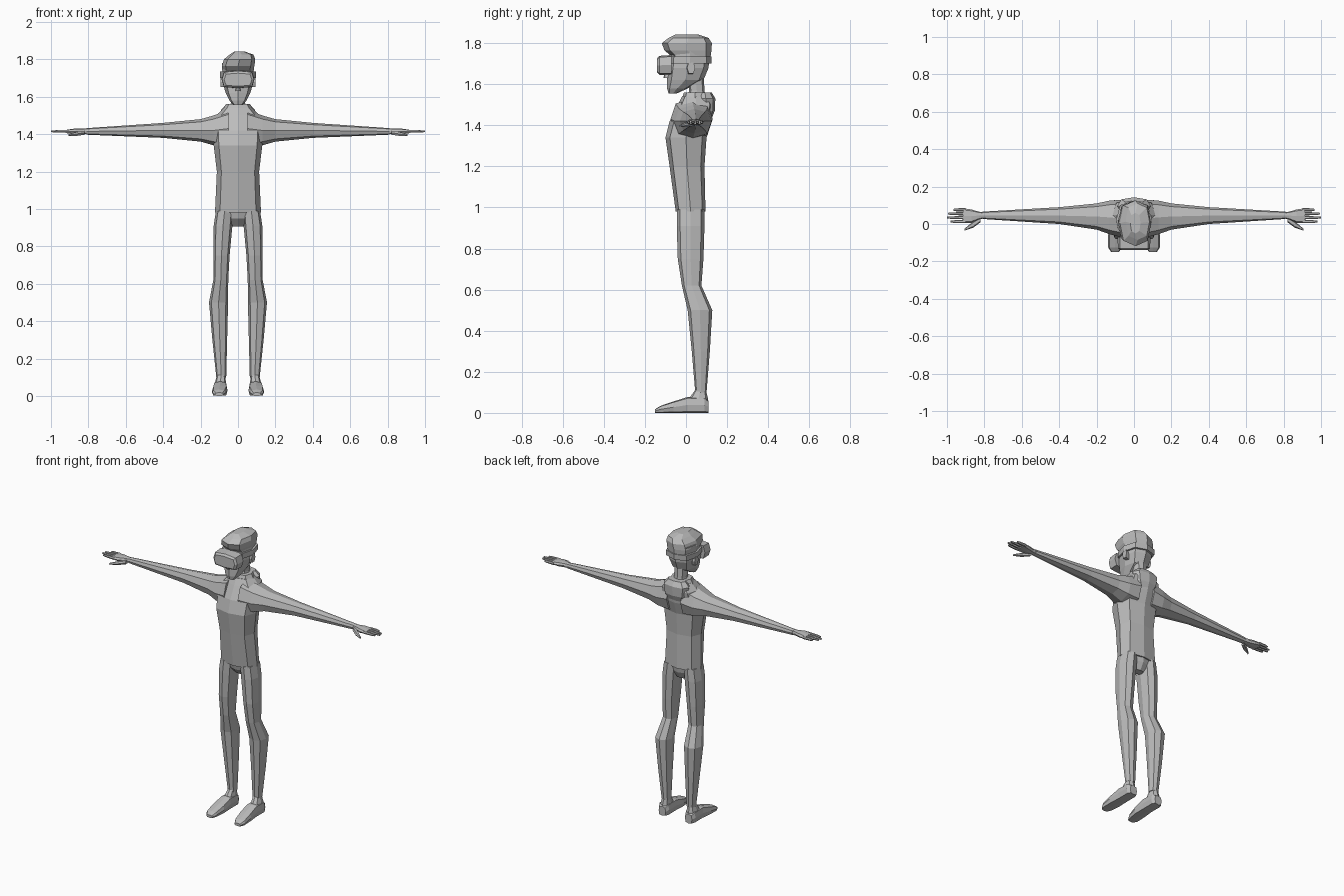
import bpy
import bmesh
import math

cube = bpy.data.objects.get("Cube")
if cube:
    bpy.data.objects.remove(cube, do_unlink=True)

grey = bpy.data.materials.new("plain grey")
grey.use_nodes = True
grey.diffuse_color = (.5, .5, .5, 1)
grey.node_tree.nodes["Principled BSDF"].inputs["Base Color"].default_value = grey.diffuse_color


# Each ring helper returns two centre-and-radius pairs and a rule placing the ring's points
def upright(z, inner, outer, front, back):
    return inner, outer, front, back, lambda a, b: (a, b, z)


def centred(z, half, front, back):
    return upright(z, -half, half, front, back)


def sideways(x, front, back, bottom, top):
    return front, back, bottom, top, lambda a, b: (x, a, b)


def forward(y, inner, outer, bottom, top):
    return inner, outer, bottom, top, lambda a, b: (a, y, b)


def spread(value, power):
    """Superellipse coordinate: a low power gives a boxier ring."""
    return math.copysign(abs(value) ** power, value) if abs(value) > .001 else 0


def ring_points(ring, sides, power):
    a_min, a_max, b_min, b_max, place = ring
    for step in range(sides):
        angle = math.tau * step / sides
        a_mix = (1 + spread(math.cos(angle), power)) / 2
        b_mix = (1 + spread(math.sin(angle), power)) / 2
        yield place(a_min + (a_max - a_min) * a_mix, b_min + (b_max - b_min) * b_mix)


def loft(name, *rings, sides=8, power=.8, mirror=False):
    """Skin a closed part through its rings, optionally on both sides of the body."""
    bm = bmesh.new()
    loops = [[bm.verts.new(point) for point in ring_points(ring, sides, power)] for ring in rings]
    for low, high in zip(loops, loops[1:]):
        for step in range(sides):
            bm.faces.new((low[step - 1], low[step], high[step], high[step - 1]))
    bm.faces.new(loops[0])
    bm.faces.new(loops[-1])
    bmesh.ops.recalc_face_normals(bm, faces=bm.faces)
    mesh = bpy.data.meshes.new(name)
    bm.to_mesh(mesh)
    bm.free()
    mesh.materials.append(grey)
    part = bpy.data.objects.new(name, mesh)
    bpy.context.collection.objects.link(part)
    if mirror:
        part.modifiers.new("Mirror", "MIRROR")


# Sweater body, collar and the folded hood on the back
loft("sweater_body",
     centred(z=.98, half=.123, front=-.05, back=.095),
     centred(z=1.2, half=.113, front=-.08, back=.09),
     centred(z=1.34, half=.13, front=-.1, back=.1),
     centred(z=1.42, half=.135, front=-.08, back=.125),
     centred(z=1.5, half=.115, front=-.04, back=.135),
     centred(z=1.54, half=.075, front=-.02, back=.12), power=.7)
loft("collar",
     centred(z=1.5, half=.1, front=-.03, back=.12),
     centred(z=1.56, half=.065, front=-.01, back=.1))
loft("folded_hood",
     centred(z=1.42, half=.04, front=.07, back=.12),
     centred(z=1.47, half=.08, front=.06, back=.14),
     centred(z=1.53, half=.09, front=.05, back=.143),
     centred(z=1.56, half=.06, front=.06, back=.125))

# Sleeves
loft("sleeve",
     sideways(x=.05, front=-.075, back=.13, bottom=1.33, top=1.53),
     sideways(x=.13, front=-.055, back=.125, bottom=1.34, top=1.5),
     sideways(x=.2, front=-.03, back=.11, bottom=1.36, top=1.48),
     sideways(x=.4, front=0, back=.09, bottom=1.38, top=1.46),
     sideways(x=.81, front=.027, back=.066, bottom=1.397, top=1.432), mirror=True)

# Hands with four fingers and a thumb
loft("palm",
     sideways(x=.79, front=.033, back=.06, bottom=1.4, top=1.43),
     sideways(x=.83, front=.024, back=.066, bottom=1.4, top=1.43),
     sideways(x=.87, front=.006, back=.078, bottom=1.4, top=1.43),
     sideways(x=.915, front=.004, back=.084, bottom=1.404, top=1.424), power=.7, mirror=True)


def finger_ring(x, y, thickness):
    return sideways(x, y - thickness, y + thickness, bottom=1.415 - thickness, top=1.415 + thickness)


finger_tips = {"index": .98, "middle": 1, "ring": .995, "little": .965}
for order, (finger, tip) in enumerate(finger_tips.items()):
    across = .013 + .021 * order
    loft(finger + "_finger",
         finger_ring(x=.9, y=across, thickness=.009),
         finger_ring(x=.95, y=across, thickness=.008),
         finger_ring(x=tip, y=across, thickness=.005), sides=6, mirror=True)
loft("thumb",
     sideways(x=.82, front=.01, back=.04, bottom=1.395, top=1.42),
     sideways(x=.86, front=-.02, back=.014, bottom=1.39, top=1.413),
     sideways(x=.905, front=-.035, back=-.024, bottom=1.39, top=1.4), sides=6, mirror=True)

# Trousers
loft("trouser_seat",
     centred(z=.905, half=.035, front=.01, back=.06),
     centred(z=.95, half=.066, front=-.035, back=.085),
     centred(z=1, half=.11, front=-.045, back=.09))
loft("trouser_leg",
     upright(z=.1, inner=.063, outer=.116, front=.045, back=.1),
     upright(z=.3, inner=.058, outer=.137, front=.028, back=.116),
     upright(z=.5, inner=.053, outer=.155, front=.008, back=.128),
     upright(z=.62, inner=.052, outer=.132, front=-.02, back=.075),
     upright(z=.75, inner=.045, outer=.132, front=-.04, back=.085),
     upright(z=.91, inner=.03, outer=.13, front=-.045, back=.09),
     upright(z=.99, inner=.025, outer=.118, front=-.045, back=.09), mirror=True)

# Shoes
loft("shoe_ankle",
     upright(z=.03, inner=.06, outer=.13, front=-.01, back=.108),
     upright(z=.07, inner=.064, outer=.124, front=.015, back=.107),
     upright(z=.12, inner=.07, outer=.11, front=.05, back=.095), mirror=True)
loft("shoe",
     forward(y=-.15, inner=.08, outer=.122, bottom=0, top=.018),
     forward(y=-.125, inner=.066, outer=.138, bottom=0, top=.034),
     forward(y=-.06, inner=.056, outer=.138, bottom=0, top=.056),
     forward(y=.01, inner=.058, outer=.132, bottom=0, top=.078),
     forward(y=.09, inner=.058, outer=.132, bottom=0, top=.075),
     forward(y=.11, inner=.07, outer=.12, bottom=0, top=.06), power=.5, mirror=True)

# Head, neck, nose and ears
loft("neck",
     centred(z=1.5, half=.046, front=0, back=.1),
     centred(z=1.57, half=.038, front=.015, back=.09),
     centred(z=1.67, half=.04, front=0, back=.085))
loft("head",
     centred(z=1.555, half=.024, front=-.085, back=-.045),
     centred(z=1.58, half=.046, front=-.092, back=.01),
     centred(z=1.62, half=.066, front=-.093, back=.085),
     centred(z=1.68, half=.083, front=-.087, back=.11),
     centred(z=1.78, half=.085, front=-.07, back=.117))
loft("nose",
     centred(z=1.63, half=.014, front=-.11, back=-.07),
     centred(z=1.67, half=.008, front=-.1, back=-.07))
loft("ear",
     sideways(x=.06, front=0, back=.04, bottom=1.645, top=1.71),
     sideways(x=.094, front=.005, back=.045, bottom=1.65, top=1.71), sides=6, mirror=True)

# Goggles: eye box and head strap
loft("goggles_box",
     forward(y=-.14, inner=-.074, outer=.074, bottom=1.656, top=1.726),
     forward(y=-.13, inner=-.086, outer=.086, bottom=1.646, top=1.738),
     forward(y=-.07, inner=-.088, outer=.088, bottom=1.645, top=1.742), power=.45)
loft("goggles_strap",
     centred(z=1.7, half=.095, front=-.085, back=.123),
     centred(z=1.735, half=.096, front=-.083, back=.125), power=.75)

# Swept hair, leaning to one side
loft("hair",
     upright(z=1.735, inner=-.08, outer=.08, front=-.07, back=.12),
     upright(z=1.765, inner=-.086, outer=.088, front=-.105, back=.124),
     upright(z=1.8, inner=-.075, outer=.092, front=-.118, back=.126),
     upright(z=1.825, inner=-.045, outer=.083, front=-.085, back=.11),
     upright(z=1.842, inner=-.02, outer=.035, front=-.05, back=.06), power=.75)
